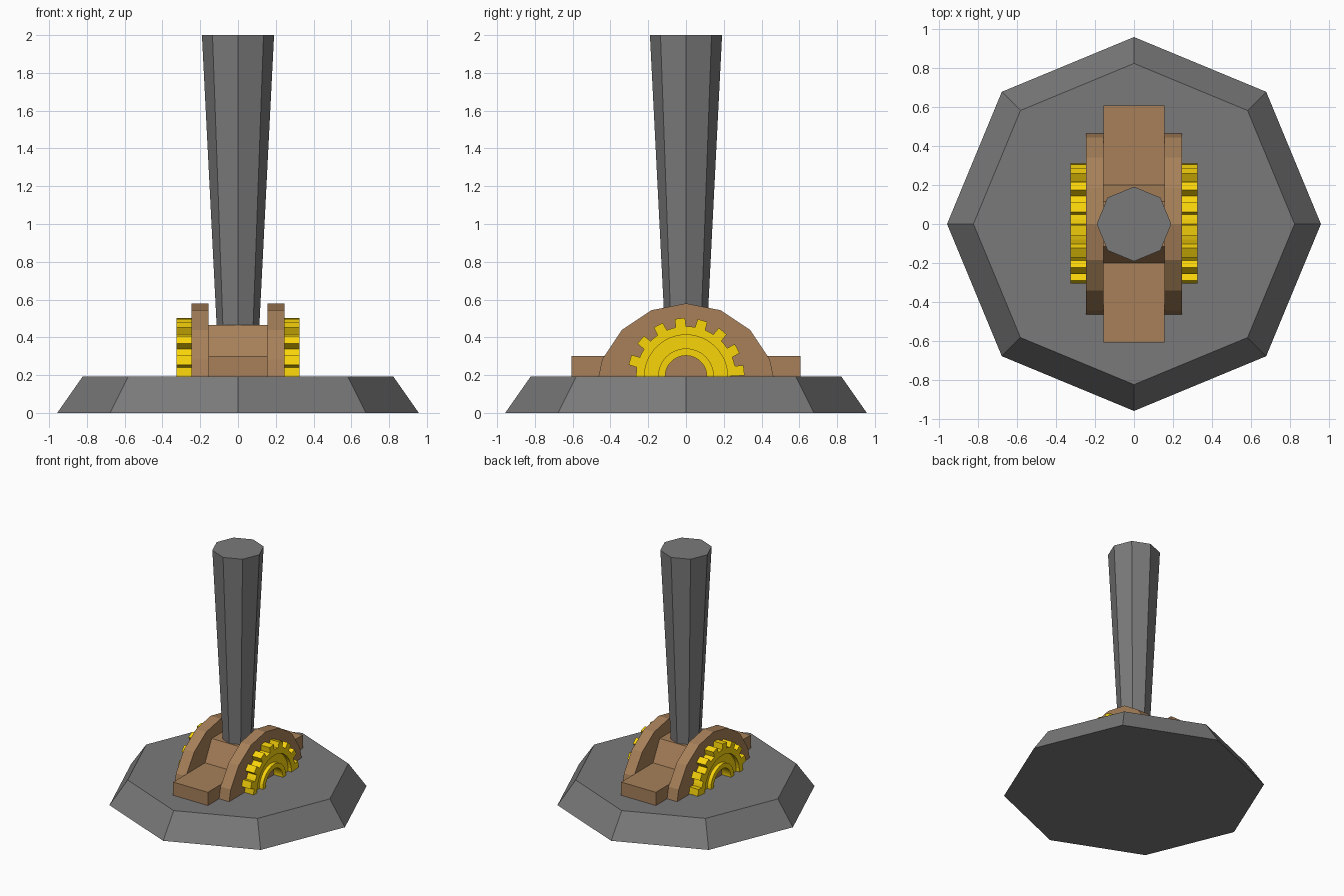
import bpy, bmesh
from math import sin, cos, pi, radians

if "Cube" in bpy.data.objects:
    bpy.data.objects.remove(bpy.data.objects["Cube"])


def material(name, color):
    m = bpy.data.materials.new(name)
    m.diffuse_color = (*color, 1)
    m.use_nodes = True
    m.node_tree.nodes["Principled BSDF"].inputs["Base Color"].default_value = m.diffuse_color
    return m


grey = material("dark_grey", (0.195, 0.195, 0.195))
brown = material("brown", (0.385, 0.216, 0.10))
gold = material("gold", (0.95, 0.66, 0.003))


def prism(name, profile, x0, x1, mat):
    """Extrude a (y, z) profile along x."""
    bm = bmesh.new()
    face = bm.faces.new([bm.verts.new((x0, y, z)) for y, z in profile])
    ext = bmesh.ops.extrude_face_region(bm, geom=[face])["geom"]
    bmesh.ops.translate(bm, vec=(x1 - x0, 0, 0),
                        verts=[v for v in ext if isinstance(v, bmesh.types.BMVert)])
    bmesh.ops.recalc_face_normals(bm, faces=bm.faces)
    me = bpy.data.meshes.new(name)
    bm.to_mesh(me)
    bm.free()
    me.materials.append(mat)
    ob = bpy.data.objects.new(name, me)
    bpy.context.collection.objects.link(ob)
    return ob


def octagon(name, r1, r2, z0, z1):
    bpy.ops.mesh.primitive_cone_add(vertices=8, radius1=r1, radius2=r2,
                                    depth=z1 - z0, location=(0, 0, (z0 + z1) / 2))
    bpy.context.object.name = name
    bpy.context.object.data.materials.append(grey)


FLOOR = 0.193


def arc(r, n=24):
    """Half circle above the base plate, from -y to +y."""
    return [(-r * cos(pi * i / n), FLOOR + r * sin(pi * i / n)) for i in range(n + 1)]


def toothed_arc(root, tip, teeth=16, first=-73.5):
    """Half gear outline; angles are measured from straight up towards +y."""
    pts = [(-90, root)]
    for i in range(teeth // 2):
        a = first + i * 360 / teeth
        pts += [(a - 6, root), (a - 5, tip), (a + 5, tip)]
        if a + 6 < 90:
            pts += [(a + 6, root), (a + 11.25, root)]
    if pts[-1][0] > 90 or pts[-1][1] == root:
        # last tooth runs into the base plate
        pts = [p for p in pts if p[0] < 89.9] + [(90, root)]
    return [(r * sin(radians(a)), FLOOR + r * cos(radians(a))) for a, r in pts]


# Base plate and flaring post
octagon("base", 0.957, 0.822, 0, FLOOR)
octagon("post", 0.113, 0.191, 0.46, 2.0)

# Central mount: low slab with raised sloped block
mount = [(0.607, FLOOR), (0.607, 0.30), (0.20, 0.30), (0.115, 0.465)]
prism("mount", mount + [(-y, z) for y, z in reversed(mount)], -0.155, 0.155, brown)

# Rounded cheeks: upper part of a 16-sided disc
cheek = [(0.48 * sin(k * pi / 8), 0.10 + 0.48 * cos(k * pi / 8)) for k in range(-3, 4)]
cheek = [(-0.463, FLOOR)] + cheek + [(0.463, FLOOR)]

for side, s in (("left", -1), ("right", 1)):
    prism(side + "_cheek", cheek, s * 0.155, s * 0.245, brown)
    # Half gear: toothed rim, recessed web, hub
    prism(side + "_gear_rim", toothed_arc(0.265, 0.31) + arc(0.22)[::-1],
          s * 0.245, s * 0.325, gold)
    prism(side + "_gear_web", arc(0.22) + arc(0.148)[::-1], s * 0.245, s * 0.295, gold)
    prism(side + "_gear_hub", arc(0.148) + arc(0.11)[::-1], s * 0.245, s * 0.325, gold)
